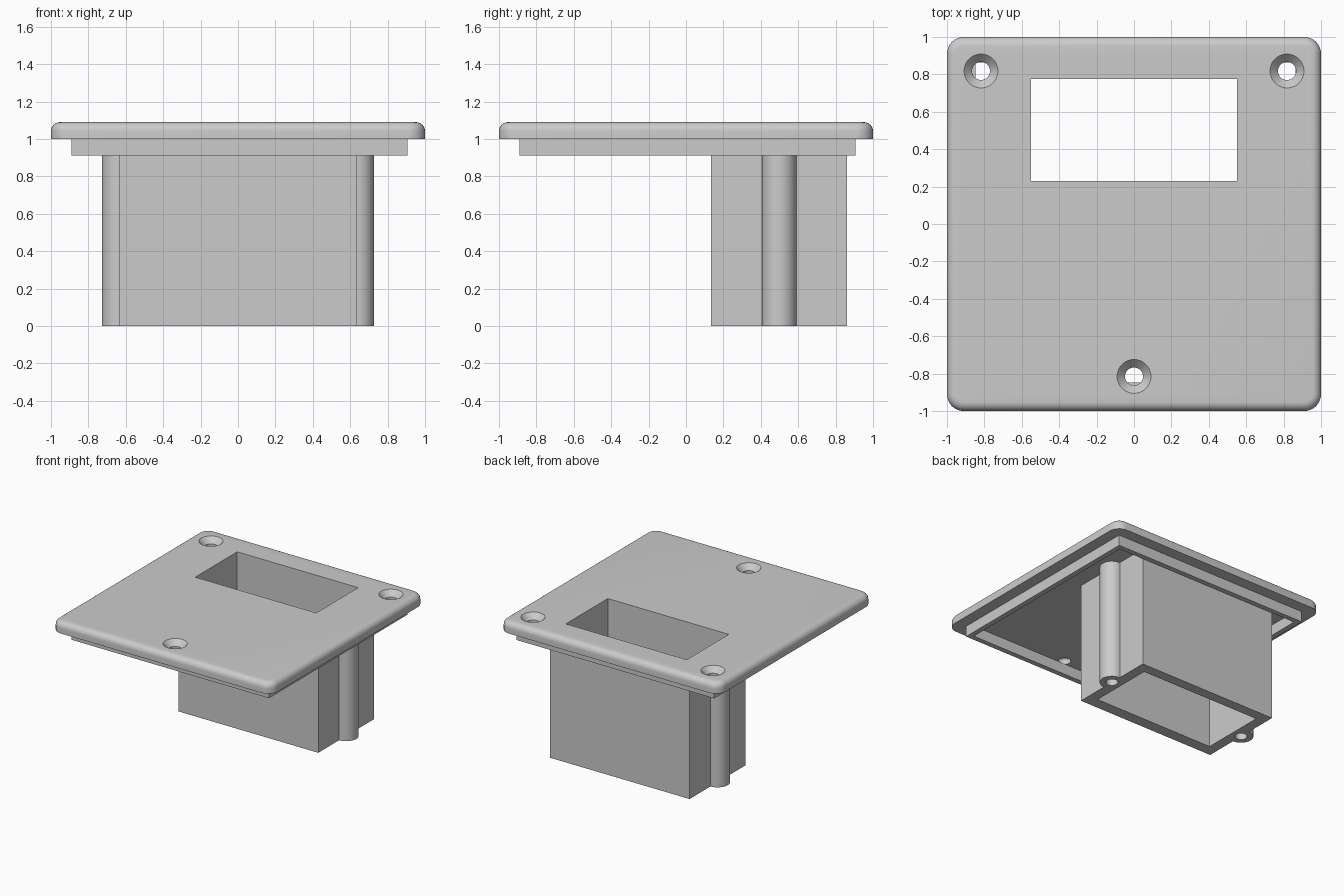
import bpy
import bmesh
from mathutils import Matrix, Vector

default = bpy.data.objects.get("Cube")
if default:
    bpy.data.objects.remove(default, do_unlink=True)

PLATE_BOTTOM, PLATE_TOP, HALF = 1.0, 1.09, 1.0
BOX_Y = 0.4975

grey = bpy.data.materials.new("plain grey plastic")
grey.use_nodes = True
grey.diffuse_color = (0.6, 0.6, 0.6, 1)
grey.node_tree.nodes["Principled BSDF"].inputs["Base Color"].default_value = (0.6, 0.6, 0.6, 1)


def finish(name, bm):
    """Turn a bmesh into a named object in the scene."""
    bmesh.ops.recalc_face_normals(bm, faces=bm.faces[:])
    mesh = bpy.data.meshes.new(name)
    bm.to_mesh(mesh)
    bm.free()
    mesh.materials.append(grey)
    obj = bpy.data.objects.new(name, mesh)
    bpy.context.collection.objects.link(obj)
    return obj


def block(name, low, high):
    """Box between two opposite corners."""
    low, high = Vector(low), Vector(high)
    bm = bmesh.new()
    place = Matrix.Translation((low + high) / 2) @ Matrix.Diagonal((*(high - low), 1))
    bmesh.ops.create_cube(bm, size=1, matrix=place)
    return finish(name, bm)


def cone(name, x, y, z_low, z_high, r_low, r_high, sides=40):
    """Upright cone or cylinder."""
    bm = bmesh.new()
    bmesh.ops.create_cone(bm, cap_ends=True, segments=sides, radius1=r_low, radius2=r_high,
                          depth=z_high - z_low,
                          matrix=Matrix.Translation((x, y, (z_low + z_high) / 2)))
    return finish(name, bm)


def combine(target, tool, operation):
    """Apply a boolean and remove the tool."""
    tool.hide_render = True
    mod = target.modifiers.new("boolean", "BOOLEAN")
    mod.operation, mod.solver, mod.object = operation, "EXACT", tool
    bpy.context.view_layer.objects.active = target
    bpy.ops.object.modifier_apply(modifier=mod.name)
    bpy.data.objects.remove(tool, do_unlink=True)


def opening():
    """Rectangular shaft through the plate and the box."""
    return block("opening_cutter", (-0.55, 0.23, -0.1), (0.55, 0.775, 1.2))


# Cover plate: rounded corners, then a rounded top rim
bm = bmesh.new()
bmesh.ops.create_cube(bm, size=1, matrix=Matrix.Translation((0, 0, (PLATE_BOTTOM + PLATE_TOP) / 2))
                      @ Matrix.Diagonal((2 * HALF, 2 * HALF, PLATE_TOP - PLATE_BOTTOM, 1)))
upright = [e for e in bm.edges if abs(e.verts[0].co.z - e.verts[1].co.z) > 0.01]
bmesh.ops.bevel(bm, geom=upright, offset=0.09, segments=8, profile=0.5, affect="EDGES")
rim = [e for e in bm.edges if all(v.co.z > PLATE_TOP - 0.001 for v in e.verts)]
bmesh.ops.bevel(bm, geom=rim, offset=0.048, segments=6, profile=0.5, affect="EDGES",
                clamp_overlap=False)
cover_plate = finish("cover_plate", bm)
combine(cover_plate, opening(), "DIFFERENCE")

# Countersunk screw holes
for x, y in ((-0.818, 0.818), (0.818, 0.818), (0, -0.815)):
    combine(cover_plate, cone("hole_cutter", x, y, 0.9, 1.2, 0.048, 0.048), "DIFFERENCE")
    combine(cover_plate, cone("sink_cutter", x, y, 1.03, 1.1, 0.034, 0.1), "DIFFERENCE")

# Locating lip under the plate
locating_lip = block("locating_lip", (-0.89, -0.89, 0.912), (0.905, 0.905, PLATE_BOTTOM))
combine(locating_lip, block("lip_cutter", (-0.848, -0.848, 0.8), (0.863, 0.863, 1.1)),
        "DIFFERENCE")

# Hollow box with a screw boss on each side
hollow_box = block("hollow_box", (-0.635, 0.135, 0), (0.635, 0.86, PLATE_BOTTOM))
for side in (-1, 1):
    boss = cone("screw_boss", side * 0.635, BOX_Y, 0, PLATE_BOTTOM, 0.0925, 0.0925)
    combine(hollow_box, boss, "UNION")
combine(hollow_box, opening(), "DIFFERENCE")
for side in (-1, 1):
    bore = cone("bore_cutter", side * 0.635, BOX_Y, -0.1, 0.6, 0.046, 0.046)
    combine(hollow_box, bore, "DIFFERENCE")

# Smooth the round surfaces and keep the corners crisp
bpy.ops.object.select_all(action="DESELECT")
for obj in (cover_plate, locating_lip, hollow_box):
    obj.select_set(True)
bpy.context.view_layer.objects.active = cover_plate
bpy.ops.object.shade_smooth_by_angle(angle=0.5)
